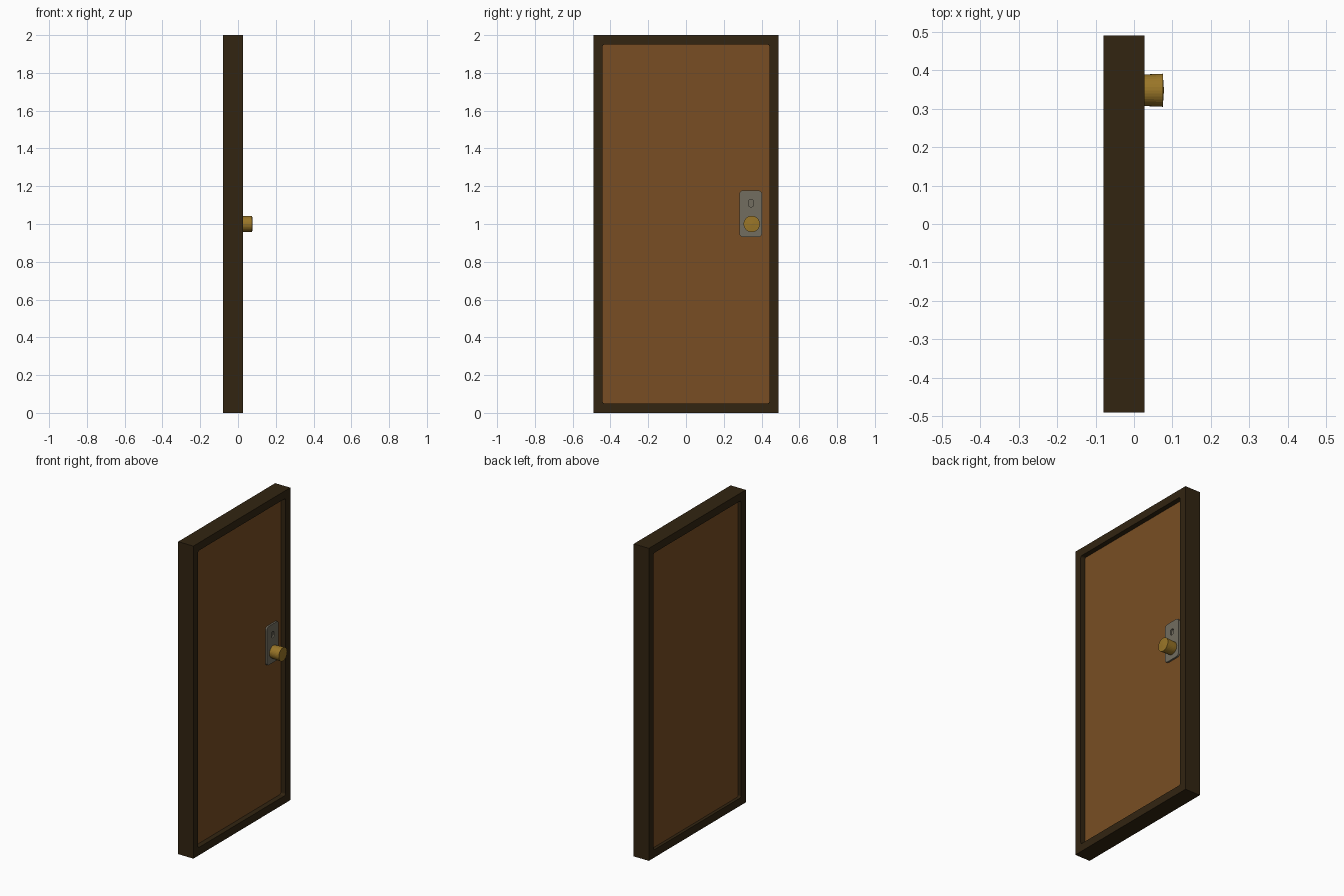
import bpy, bmesh, math

if "Cube" in bpy.data.objects:
    bpy.data.objects.remove(bpy.data.objects["Cube"])


def material(name, rgb):
    m = bpy.data.materials.new(name)
    m.diffuse_color = (*rgb, 1)
    m.use_nodes = True
    m.node_tree.nodes["Principled BSDF"].inputs["Base Color"].default_value = m.diffuse_color
    return m


FRAME = material("dark wood", (0.032, 0.018, 0.0056))
WOOD = material("warm wood", (0.19, 0.076, 0.017))
STEEL = material("grey metal", (0.17, 0.155, 0.115))
BRASS = material("brass", (0.32, 0.18, 0.021))


def slab(name, mat, x0, x1, outline):
    """Extrude a (y, z) outline along x."""
    bm = bmesh.new()
    face = bm.faces.new([bm.verts.new((x0, y, z)) for y, z in outline])
    ext = bmesh.ops.extrude_face_region(bm, geom=[face])
    for v in ext["geom"]:
        if isinstance(v, bmesh.types.BMVert):
            v.co.x = x1
    bmesh.ops.recalc_face_normals(bm, faces=bm.faces)
    me = bpy.data.meshes.new(name)
    bm.to_mesh(me)
    bm.free()
    me.materials.append(mat)
    ob = bpy.data.objects.new(name, me)
    bpy.context.collection.objects.link(ob)
    return ob


def rounded(y0, y1, z0, z1, r=0, n=4):
    """Rectangle outline with optional rounded corners."""
    if r == 0:
        return [(y0, z0), (y1, z0), (y1, z1), (y0, z1)]
    corners = [(y0 + r, z0 + r, 180), (y1 - r, z0 + r, 270),
               (y1 - r, z1 - r, 0), (y0 + r, z1 - r, 90)]
    return [(cy + r * math.cos(math.radians(a + 90 * i / n)),
             cz + r * math.sin(math.radians(a + 90 * i / n)))
            for cy, cz, a in corners for i in range(n + 1)]


def cut(ob, cutter):
    cutter.hide_render = True
    cutter.hide_set(True)
    mod = ob.modifiers.new("cut", "BOOLEAN")
    mod.operation = "DIFFERENCE"
    mod.solver = "EXACT"
    mod.object = cutter


# Door frame with a slightly rounded opening
frame = slab("door_frame", FRAME, -0.08, 0.027, rounded(-0.49, 0.49, 0, 2))
cut(frame, slab("opening_cutter", FRAME, -0.2, 0.2,
                rounded(-0.442, 0.442, 0.05, 1.95, 0.012)))

# Door leaf, recessed on both sides
slab("door_leaf", WOOD, -0.06, -0.005, rounded(-0.46, 0.46, 0.03, 1.97))

# Lock plate with a keyhole
plate = slab("lock_plate", STEEL, -0.015, 0.006,
             rounded(0.283, 0.402, 0.93, 1.178, 0.02))
cut(plate, slab("keyhole_cutter", STEEL, -0.004, 0.05,
                rounded(0.33, 0.358, 1.09, 1.13, 0.013)))

# Knob, flaring slightly to its outer end
bm = bmesh.new()
N = 32
profile = [(0.0, 0.039), (0.025, 0.041), (0.075, 0.043)]
rings = [[bm.verts.new((x, 0.348 + r * math.cos(math.tau * i / N),
                        1.0 + r * math.sin(math.tau * i / N)))
          for i in range(N)] for x, r in profile]
for a, b in zip(rings, rings[1:]):
    for i in range(N):
        j = (i + 1) % N
        bm.faces.new((a[i], a[j], b[j], b[i]))
bm.faces.new(rings[0])
tip = bm.verts.new((0.078, 0.348, 1.0))
for i in range(N):
    bm.faces.new((rings[-1][i], rings[-1][(i + 1) % N], tip))
bmesh.ops.recalc_face_normals(bm, faces=bm.faces)
me = bpy.data.meshes.new("door_knob")
bm.to_mesh(me)
bm.free()
me.materials.append(BRASS)
bpy.context.collection.objects.link(bpy.data.objects.new("door_knob", me))
